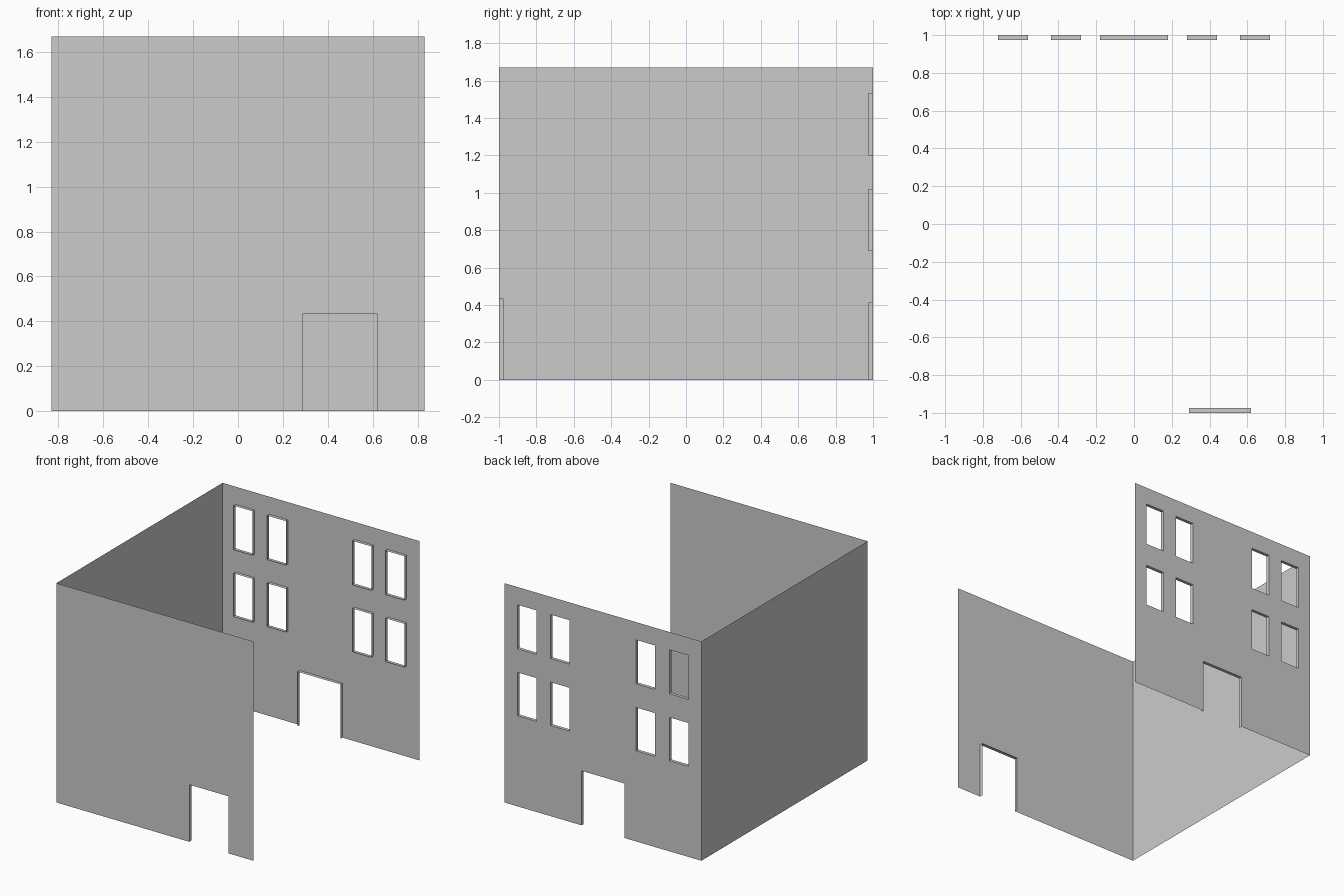
import bpy, bmesh

if "Cube" in bpy.data.objects:
    bpy.data.objects.remove(bpy.data.objects["Cube"])

W, D, H, REVEAL = 0.83, 1.0, 1.67, 0.025


def finish(name, bm):
    bmesh.ops.remove_doubles(bm, verts=bm.verts, dist=1e-5)
    bmesh.ops.recalc_face_normals(bm, faces=bm.faces)
    mesh = bpy.data.meshes.new(name)
    bm.to_mesh(mesh)
    bm.free()
    obj = bpy.data.objects.new(name, mesh)
    bpy.context.collection.objects.link(obj)
    return obj


def quad(bm, pts):
    bm.faces.new([bm.verts.new(p) for p in pts])


def wall(name, y, openings):
    """Thin wall sheet with rectangular openings (x0, x1, z0, z1)."""
    bm = bmesh.new()
    xs = sorted({-W, W} | {x for o in openings for x in o[:2]})
    zs = sorted({0, H} | {z for o in openings for z in o[2:]})
    for a, b in zip(xs, xs[1:]):
        for c, d in zip(zs, zs[1:]):
            mx, mz = (a + b) / 2, (c + d) / 2
            if any(o[0] < mx < o[1] and o[2] < mz < o[3] for o in openings):
                continue
            pts = [(a, y, c), (b, y, c), (b, y, d), (a, y, d)]
            quad(bm, pts if y < 0 else pts[::-1])
    finish(name, bm)


def reveal(name, y, x0, x1, z0, z1):
    """Inward-facing lining of an opening; doors have no threshold."""
    bm = bmesh.new()
    yi = y - REVEAL if y > 0 else y + REVEAL
    ring = [(x0, z0), (x0, z1), (x1, z1), (x1, z0)]
    if z0 > 0:
        ring.append(ring[0])
    for (a, c), (b, d) in zip(ring, ring[1:]):
        quad(bm, [(a, y, c), (b, y, d), (b, yi, d), (a, yi, c)])
    finish(name, bm)


# Openings
front_door = (0.29, 0.62, 0, 0.435)
back_door = (-0.18, 0.18, 0, 0.415)
windows = [(x, x + 0.16, z0, z1)
           for z0, z1 in ((0.69, 1.02), (1.20, 1.535))
           for x in (-0.72, -0.44, 0.28, 0.56)]

# Front and back walls
wall("front_wall", -D, [front_door])
wall("back_wall", D, [back_door] + windows)

# Left side wall (right side is open)
side = bmesh.new()
quad(side, [(-W, D, 0), (-W, -D, 0), (-W, -D, H), (-W, D, H)])
mesh = bpy.data.meshes.new("left_wall")
side.to_mesh(mesh)
side.free()
bpy.context.collection.objects.link(bpy.data.objects.new("left_wall", mesh))

# Door and window linings
reveal("front_door_lining", -D, *front_door)
reveal("back_door_lining", D, *back_door)
for i, w in enumerate(windows):
    reveal(f"window_lining_{i + 1}", D, *w)
